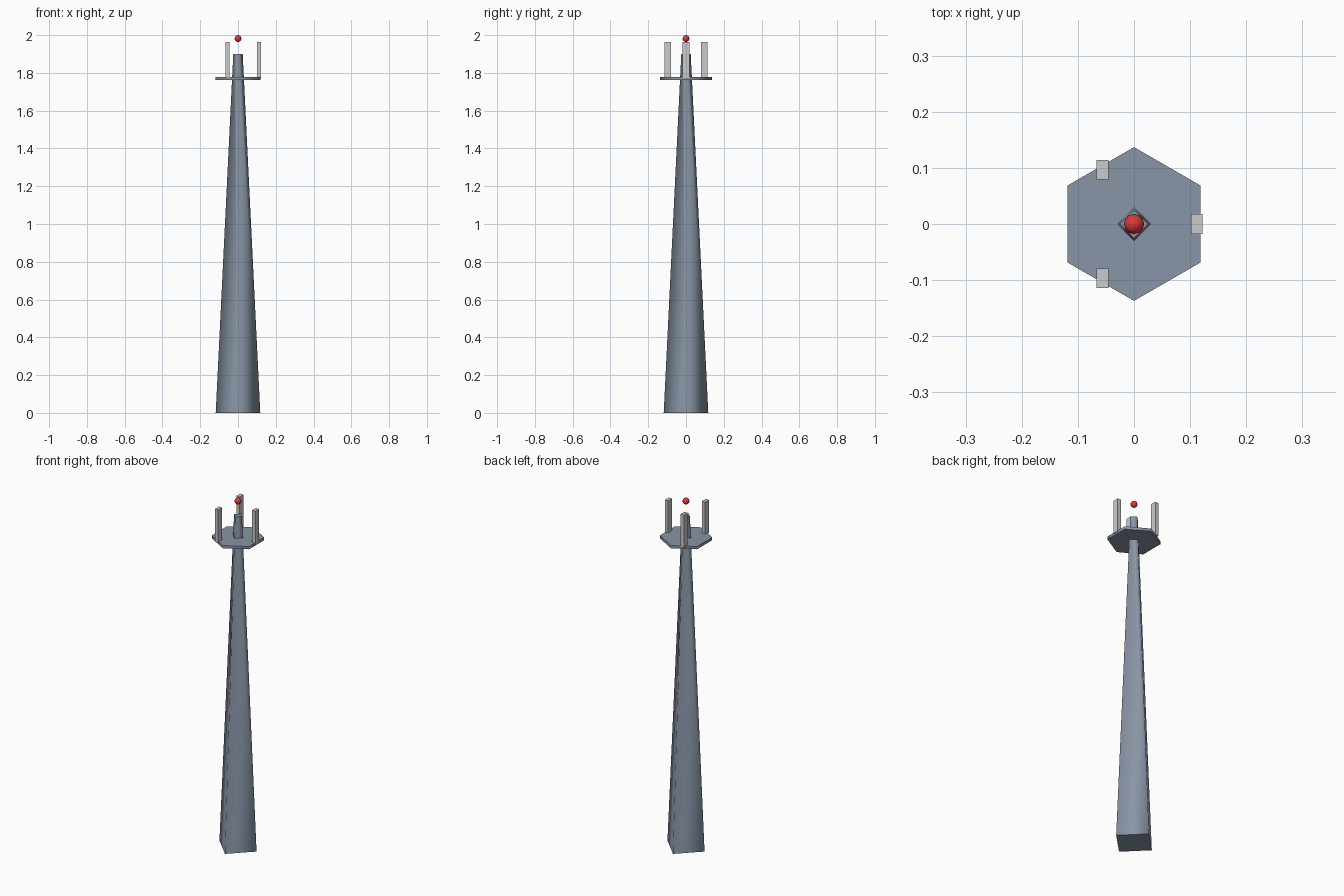
import bpy
from math import cos, sin, pi

if "Cube" in bpy.data.objects:
    bpy.data.objects.remove(bpy.data.objects["Cube"])


def material(name, rgb):
    m = bpy.data.materials.new(name)
    m.diffuse_color = (*rgb, 1)
    m.use_nodes = True
    m.node_tree.nodes["Principled BSDF"].inputs["Base Color"].default_value = m.diffuse_color
    return m


steel = material("steel_blue", (0.25, 0.30, 0.38))
pale = material("pale_grey", (0.72, 0.72, 0.72))
red = material("lamp_red", (0.75, 0.04, 0.04))


def finish(name, mat):
    ob = bpy.context.object
    ob.name = name
    ob.data.materials.append(mat)
    return ob


def prism(name, sides, r0, r1, z0, z1, turn=0):
    """Tapered prism with smooth walls and flat caps."""
    bpy.ops.mesh.primitive_cone_add(vertices=sides, radius1=r0, radius2=r1,
                                    depth=z1 - z0, location=(0, 0, (z0 + z1) / 2),
                                    rotation=(0, 0, turn))
    ob = finish(name, steel)
    for f in ob.data.polygons:
        f.use_smooth = abs(f.normal.z) < 0.9
    return ob


# Four-sided tapering mast, corners on the axes
prism("mast", 4, 0.118, 0.025, 0, 1.9)

# Hexagonal platform with corners on +-y
prism("platform", 6, 0.137, 0.137, 1.763, 1.779)

# Three upright antenna panels
for i in range(3):
    a = i * 2 * pi / 3
    bpy.ops.mesh.primitive_cube_add(
        size=1, location=(0.112 * cos(a), 0.112 * sin(a), 1.868))
    panel = finish(f"antenna_panel_{i + 1}", pale)
    panel.scale = (0.021, 0.035, 0.19)

# Warning lamp above the mast
bpy.ops.mesh.primitive_uv_sphere_add(segments=12, ring_count=8, radius=0.018,
                                     location=(0, 0, 1.982))
lamp = finish("warning_lamp", red)
lamp.data.shade_smooth()
